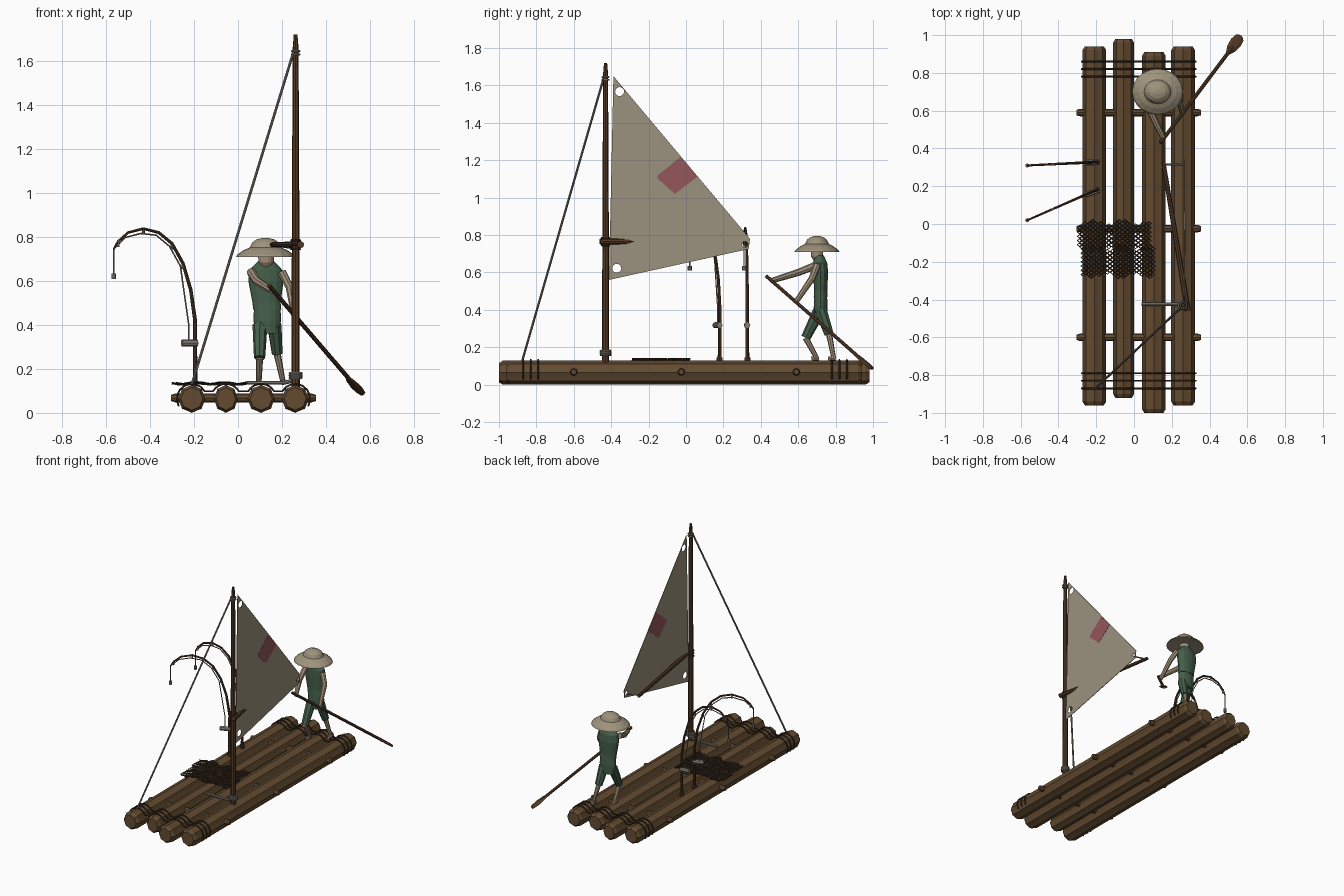
import bpy, bmesh, math, random
from mathutils import Vector, Matrix

if "Cube" in bpy.data.objects:
    bpy.data.objects.remove(bpy.data.objects["Cube"])
random.seed(4)


def mat(name, r, g, b):
    m = bpy.data.materials.new(name)
    m.diffuse_color = (r, g, b, 1)
    m.use_nodes = True
    m.node_tree.nodes["Principled BSDF"].inputs["Base Color"].default_value = m.diffuse_color
    return m


WOOD = mat("brown wood", .125, .07, .03)
DARK = mat("dark wood", .085, .042, .02)
LASH = mat("dark rope", .05, .03, .017)
ROPE = mat("grey rope", .24, .22, .19)
CLOTH = mat("sail cloth", .33, .285, .205)
PATCH = mat("red patch", .30, .095, .10)
STRAW = mat("straw", .34, .29, .20)
SKIN = mat("skin", .36, .28, .19)
GREEN = mat("green cloth", .06, .115, .07)


def finish(ob, m, smooth=False):
    """Turn a curve into a mesh, give it its material."""
    bpy.ops.object.select_all(action='DESELECT')
    ob.select_set(True)
    bpy.context.view_layer.objects.active = ob
    if ob.type == 'CURVE':
        bpy.ops.object.convert(target='MESH')
        ob = bpy.context.object
    ob.data.materials.clear()
    ob.data.materials.append(m)
    if smooth:
        bpy.ops.object.shade_smooth_by_angle()
    else:
        for p in ob.data.polygons:
            p.use_smooth = False
    return ob


def tube(name, pts, r, m, radii=None, res=2, closed=False):
    """Swept round bar through points; radii scales r per point."""
    cu = bpy.data.curves.new(name, 'CURVE')
    cu.dimensions = '3D'
    cu.bevel_depth, cu.bevel_resolution, cu.use_fill_caps = r, res, True
    s = cu.splines.new('POLY')
    s.points.add(len(pts) - 1)
    for i, p in enumerate(pts):
        s.points[i].co = (*p, 1)
        s.points[i].radius = radii[i] if radii else 1
    s.use_cyclic_u = closed
    ob = bpy.data.objects.new(name, cu)
    bpy.context.collection.objects.link(ob)
    return finish(ob, m)


def from_bmesh(name, bm, m, smooth=False):
    bmesh.ops.recalc_face_normals(bm, faces=bm.faces)
    me = bpy.data.meshes.new(name)
    bm.to_mesh(me)
    bm.free()
    ob = bpy.data.objects.new(name, me)
    bpy.context.collection.objects.link(ob)
    return finish(ob, m, smooth)


def loft(name, rings, m, smooth=False):
    """Skin a list of equal-length point rings and cap both ends."""
    bm = bmesh.new()
    vs = [[bm.verts.new(p) for p in ring] for ring in rings]
    n = len(vs[0])
    for a, b in zip(vs, vs[1:]):
        for i in range(n):
            bm.faces.new((a[i], a[(i + 1) % n], b[(i + 1) % n], b[i]))
    bm.faces.new(vs[0])
    bm.faces.new(vs[-1])
    return from_bmesh(name, bm, m, smooth)


def body(name, secs, m, n=14):
    """Loft of horizontal ellipses (cx, cy, z, rx, ry)."""
    return loft(name, [[(cx + rx * math.cos(i * math.tau / n), cy + ry * math.sin(i * math.tau / n), z)
                        for i in range(n)] for cx, cy, z, rx, ry in secs], m)


def ring(name, c, R, r, m):
    return tube(name, [(c[0] + R * math.cos(i * math.tau / 12), c[1] + R * math.sin(i * math.tau / 12), c[2])
                       for i in range(12)], r, m, closed=True)


# Ridged logs
LOGS = [(-.21, -.96, .94), (-.055, -.92, .98), (.105, -1., .91), (.26, -.96, .94)]
for k, (x, y0, y1) in enumerate(LOGS):
    rw = .055 if k == 1 else .063
    rings = []
    for y, s in ((y0, .8), (y0 + .02, 1), (y1 - .02, 1), (y1, .8)):
        rings.append([(x + s * rw * (1 - .09 * (i % 2)) * math.cos(i * math.tau / 16), y,
                       .064 + s * .064 * (1 - .09 * (i % 2)) * math.sin(i * math.tau / 16)) for i in range(16)])
    loft("log_%d" % (k + 1), rings, WOOD)

# Cross poles through the logs
for y in (-.6, -.025, .59):
    tube("cross_pole", [(-.305, y - .0, .068), (-.285, y, .068), (.335, y, .068), (.355, y, .068)], .02, WOOD, [.7, 1, 1, .7])

# Rope lashings following the log tops
for y in (-.87, -.83, -.79, .78, .82, .86):
    pts = []
    for k, (x, _, _) in enumerate(LOGS):
        lo, hi = (210 if k == 0 else 150), (-30 if k == 3 else 30)
        for i in range(9):
            a = math.radians(lo + (hi - lo) * i / 8)
            pts.append((x + .068 * math.cos(a), y, .064 + .068 * math.sin(a)))
    tube("deck_lashing", pts, .005, LASH, res=1)

# Fishing net: two crumpled diamond-mesh pieces
for k, (cx, cy) in enumerate(((-.105, -.065), (-.085, -.2))):
    bm = bmesh.new()
    bmesh.ops.create_grid(bm, x_segments=24, y_segments=24, size=.24)
    bmesh.ops.rotate(bm, verts=bm.verts, cent=(0, 0, 0), matrix=Matrix.Rotation(math.pi / 4, 3, 'Z'))
    out = [f for f in bm.faces
           if abs(f.calc_center_median().y * .8) > .072 + .01 * math.sin(f.calc_center_median().x * 40 + k)
           or abs(f.calc_center_median().x) > .195]
    bmesh.ops.delete(bm, geom=out, context='FACES')
    for v in bm.verts:
        v.co = (v.co.x + cx, v.co.y * .8 + cy, .134 + .004 * math.sin(v.co.x * 50) + random.uniform(-.002, .002))
    net = from_bmesh("fishing_net", bm, LASH)
    w = net.modifiers.new("strands", 'WIREFRAME')
    w.thickness = .008

# Mast, boom and their bindings
MX, MY = .262, -.43
tube("mast", [(MX, MY, .1), (MX, MY, .9), (MX, MY, 1.66), (MX, MY, 1.72)], .019, DARK, [1, .9, .7, .45])
tube("boom", [(.285, -.46, .765), (.155, .33, .765)], .016, DARK, [1, .7])
for z in (.745, .765, .785):
    ring("boom_binding", (MX, MY, z), .02, .005, LASH)
for z in (.16, .17, .18):
    ring("mast_foot_rope", (MX, MY, z), .025, .007, ROPE)
tube("mast_deck_rope", [(MX, MY + .005, .15), (.21, MY + .005, .137), (.04, MY + .005, .137)], .009, ROPE)
for z in (1.63, 1.645):
    ring("stay_knot", (MX, MY, z), .017, .005, ROPE)
tube("stay_rope", [(MX - .01, MY - .01, 1.64), (-.21, -.875, .13)], .006, ROPE)
tube("clew_rope", [(.158, .315, .765), (.27, .315, .745)], .005, ROPE)

# Sail: flat outline with eyelet holes
SX = .268


def flat_curve(name, loops, half, m):
    cu = bpy.data.curves.new(name, 'CURVE')
    cu.dimensions, cu.fill_mode, cu.extrude = '2D', 'BOTH', half
    for lp in loops:
        s = cu.splines.new('POLY')
        s.points.add(len(lp) - 1)
        for p, c in zip(s.points, lp):
            p.co = (*c, 0, 1)
        s.use_cyclic_u = True
    ob = bpy.data.objects.new(name, cu)
    bpy.context.collection.objects.link(ob)
    ob.rotation_euler = (math.pi / 2, 0, math.pi / 2)
    ob.location.x = SX
    return finish(ob, m)


def hole(y, z, r):
    return [(y + r * math.cos(i * math.tau / 14), z + r * math.sin(i * math.tau / 14)) for i in range(14)]


flat_curve("sail", [[(-.388, 1.65), (-.412, .56), (.335, .725), (.342, .78)],
                    hole(-.355, 1.567, .024), hole(-.37, .622, .024), hole(.315, .75, .016)], .002, CLOTH)
flat_curve("sail_patch", [[(-.03, 1.217), (.062, 1.112), (-.06, 1.02), (-.155, 1.105), (-.15, 1.12)]], .0035, PATCH)

# Fishing rods with line, reel, guides and hook
PROFILE = [(-.195, .13), (-.195, .42), (-.215, .56), (-.25, .68), (-.30, .77), (-.36, .82),
           (-.43, .838), (-.50, .82), (-.545, .78), (-.565, .745)]
for by, ty in ((.328, .31), (.18, .02)):
    def at(x, z):
        return Vector((x, by + (ty - by) * min(1, max(0, (-.2 - x) / .365)), z))
    rod = [at(*p) for p in PROFILE]
    tube("fishing_rod", rod, .008, DARK, [1.3, 1.1, 1, .95, .9, .85, .8, .75, .7, .6])
    line = [at(-.225, .32)] + [at(x - (.03 if z < .6 else .012), z - (.012 if i < 6 else .022))
                               for i, (x, z) in enumerate(PROFILE[1:8], 1)]
    tube("fishing_line", line + [at(-.565, .745), at(-.565, .62)], .0035, ROPE, res=1)
    tube("reel", [at(-.255, .318), at(-.185, .318)], .016, ROPE)
    tube("rod_foot", [at(-.195, .12), at(-.195, .145)], .016, DARK)
    for i in (2, 3, 4, 6, 8):
        tube("rod_guide", [rod[i] + Vector((0, 0, .006)), rod[i] - Vector((0, 0, .026))], .006, ROPE, res=1)
    tube("hook", [at(-.565, .635), at(-.565, .61)], .011, ROPE)

# Boatman: hat, head, torso
body("straw_hat", [(.125, .70, .715, .06, .055), (.125, .70, .708, .135, .122), (.125, .70, .72, .128, .115),
                   (.125, .70, .74, .10, .088), (.125, .70, .752, .072, .064), (.125, .70, .775, .06, .053),
                   (.125, .70, .788, .042, .036), (.125, .70, .795, .015, .013)], STRAW, 20)
body("head", [(.128, .705, .66, .022, .02), (.128, .70, .685, .034, .032), (.128, .70, .725, .038, .035)], SKIN)
body("shirt", [(.133, .72, .47, .064, .038), (.13, .72, .50, .064, .036), (.127, .72, .60, .08, .041),
               (.127, .718, .65, .075, .038), (.127, .712, .69, .036, .026)], GREEN)
body("trouser_seat", [(.133, .72, .36, .056, .034), (.133, .72, .42, .062, .038), (.133, .72, .48, .061, .035)], GREEN)

# Legs: trouser leg, shin and foot
for side, hip, knee, foot in (("left", (.10, .715, .40), (.098, .64, .25), (.095, .70, .14)),
                              ("right", (.165, .72, .40), (.178, .765, .27), (.205, .79, .14))):
    tube(side + "_trouser_leg", [hip, knee], .034, GREEN, [1, .75])
    tube(side + "_shin", [knee, foot], .015, SKIN, [1.1, .8])
    tube(side + "_foot", [(foot[0], foot[1] + .01, .142), (foot[0], foot[1] - .03, .138)], .012, SKIN)

# Arms holding the paddle
tube("left_arm", [(.06, .70, .64), (.085, .60, .60), (.155, .455, .555)], .019, SKIN, [1.1, 1, .75])
tube("right_arm", [(.20, .70, .64), (.235, .675, .57), (.255, .59, .445)], .018, SKIN, [1.1, 1, .75])

# Paddle with flat blade
P0, P1 = Vector((.14, .43, .58)), Vector((.565, .995, .085))
tube("paddle_shaft", [P0, P0.lerp(P1, .9)], .010, DARK)
d = (P1 - P0).normalized()
side = d.cross(Vector((1, -1, 0))).normalized()
across = d.cross(Vector((0, 0, 1))).normalized()
rings = []
for t, w in ((.83, .008), (.88, .026), (.94, .032), (.985, .026), (1., .012)):
    c = P0.lerp(P1, t)
    rings.append([c + across * w * sx + d.cross(across) * .006 * sz
                  for sx, sz in ((-1, 0), (-.5, 1), (.5, 1), (1, 0), (.5, -1), (-.5, -1))])
loft("paddle_blade", rings, DARK)
